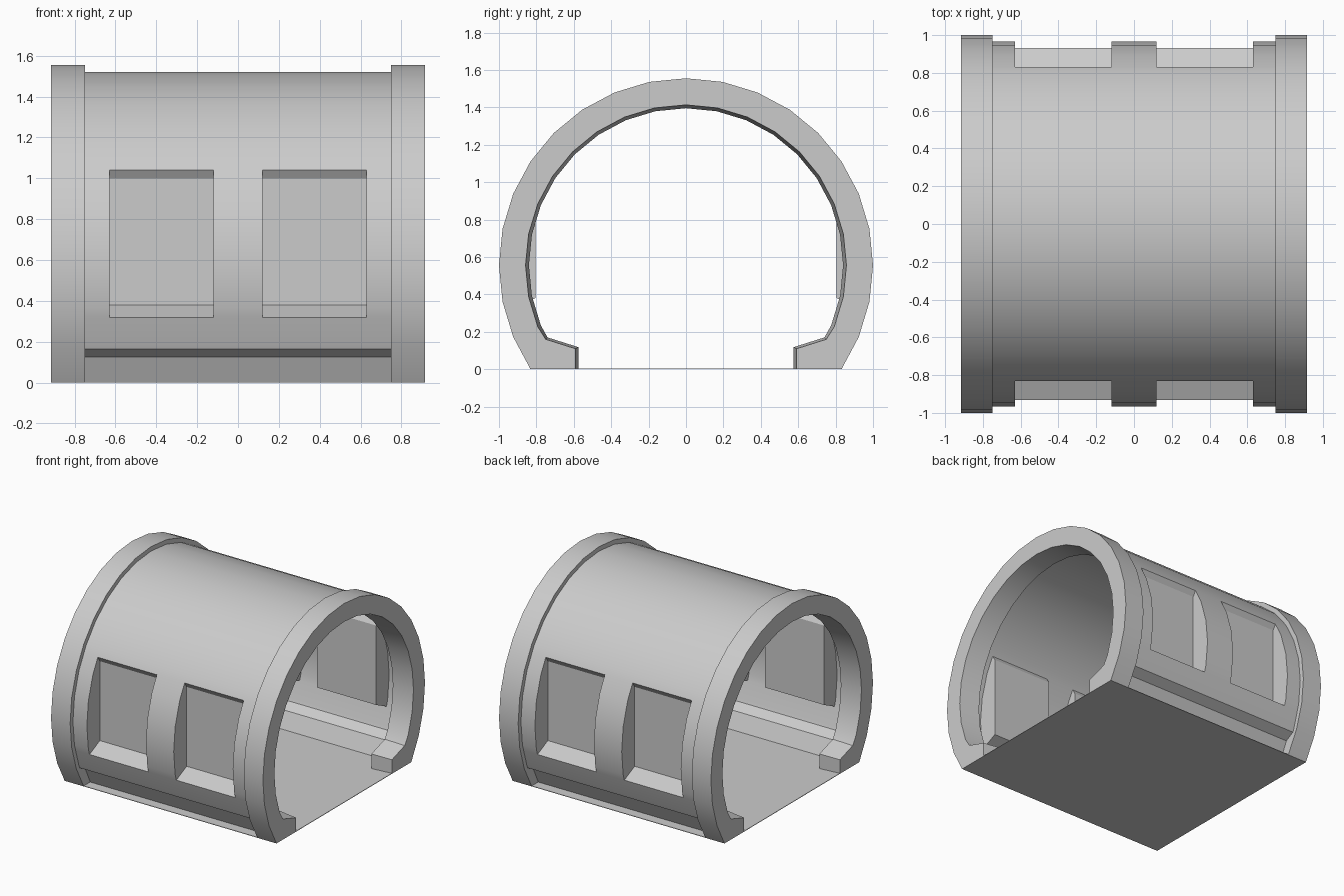
import bpy, bmesh, math

cube = bpy.data.objects.get("Cube")
if cube:
    bpy.data.objects.remove(cube, do_unlink=True)

STEP = math.radians(11.25)
CENTRE = math.cos(5 * STEP)          # axis height that puts the arc ends on z = 0
END, INNER = 0.915, 0.75             # x of the outer and inner faces of the end rings

grey = bpy.data.materials.new("light_grey")
grey.use_nodes = True
grey.diffuse_color = (0.6, 0.6, 0.6, 1)
grey.node_tree.nodes["Principled BSDF"].inputs["Base Color"].default_value = (0.6, 0.6, 0.6, 1)


def finish(name, bm):
    bmesh.ops.remove_doubles(bm, verts=bm.verts, dist=0.0005)
    bmesh.ops.recalc_face_normals(bm, faces=bm.faces)
    mesh = bpy.data.meshes.new(name)
    bm.to_mesh(mesh)
    bm.free()
    mesh.materials.append(grey)
    obj = bpy.data.objects.new(name, mesh)
    bpy.context.collection.objects.link(obj)
    bpy.ops.object.select_all(action="DESELECT")
    obj.select_set(True)
    bpy.context.view_layer.objects.active = obj
    bpy.ops.object.shade_smooth_by_angle(angle=math.radians(25))
    return obj


def arc(radius, count):
    """Points (y, z) from the crown down the +y side."""
    return [(radius * math.sin(i * STEP), CENTRE + radius * math.cos(i * STEP))
            for i in range(count)]


def both_sides(half):
    """Mirror a crown-to-foot half profile into a foot-to-foot one."""
    return [(-y, z) for y, z in reversed(half[1:])] + half


def face(bm, points):
    return bm.faces.new([bm.verts.new(p) for p in points])


def insert_height(points, height):
    """Add a point on the profile where it crosses a height."""
    for i, ((y0, z0), (y1, z1)) in enumerate(zip(points, points[1:])):
        if z0 > height > z1:
            t = (z0 - height) / (z0 - z1)
            return points[:i + 1] + [(y0 + t * (y1 - y0), height)] + points[i + 1:]
    return points


# End rings: thick arches with inward feet and a slightly tapered bore
def end_ring(name, side):
    outer = both_sides(arc(1.0, 12))
    bores = (
        both_sides(arc(0.858, 11) + [(0.75, 0.16), (0.592, 0.11), (0.592, 0)]),
        both_sides(arc(0.84, 11) + [(0.74, 0.17), (0.575, 0.118), (0.575, 0)]),
    )
    bm = bmesh.new()
    loops = []
    for x, bore in zip((END, INNER), bores):
        loop = [bm.verts.new((side * x, y, z)) for y, z in outer + bore[::-1]]
        bm.faces.new(loop)
        loops.append(loop)
    a, b = loops
    for i in range(len(a)):
        j = (i + 1) % len(a)
        bm.faces.new((a[i], a[j], b[j], b[i]))
    finish(name, bm)


end_ring("left_end_ring", 1)
end_ring("right_end_ring", -1)

# Vault: a thin shell with window openings and a kinked skirt
SILL, HEAD = 0.32, 1.04
COLUMNS = (-INNER, -0.63, -0.12, 0.12, 0.63, INNER)
WINDOWS = (1, 3)
half = arc(0.965, 11) + [(0.883, 0.165), (0.81, 0.125), (0.75, 0)]
half = insert_height(insert_height(half, HEAD), SILL)

bm = bmesh.new()
profile = both_sides(half)
for (y0, z0), (y1, z1) in zip(profile, profile[1:]):
    in_band = SILL < (z0 + z1) / 2 < HEAD
    for c in range(5):
        if not (in_band and c in WINDOWS):
            xa, xb = COLUMNS[c], COLUMNS[c + 1]
            face(bm, [(xa, y0, z0), (xb, y0, z0), (xb, y1, z1), (xa, y1, z1)])
finish("vault_shell", bm)

# Window recesses: jambs, sloped head, sloped sill and a flat pane
PANE = 0.805
opening = [p for p in half if SILL <= p[1] <= HEAD]
section = opening + [(PANE, 0.38), (PANE, 1.0)]
n = len(opening)
for side, label in ((-1, "front"), (1, "back")):
    for c, place in zip(WINDOWS, ("right", "left")):
        bm = bmesh.new()
        ends = [[bm.verts.new((x, side * y, z)) for y, z in section]
                for x in (COLUMNS[c], COLUMNS[c + 1])]
        for end in ends:
            bm.faces.new(end)
        for i in range(n - 1, n + 2):
            j = (i + 1) % len(section)
            bm.faces.new((ends[0][i], ends[0][j], ends[1][j], ends[1][i]))
        recess = finish(f"{label}_{place}_window_recess", bm)
        recess.data.shade_flat()

# Floor
foot = math.sin(11 * STEP)
bm = bmesh.new()
bmesh.ops.create_cube(bm, size=1)
bmesh.ops.scale(bm, vec=(2 * END, 2 * foot, 0.004), verts=bm.verts)
bmesh.ops.translate(bm, vec=(0, 0, 0.002), verts=bm.verts)
finish("floor", bm)
